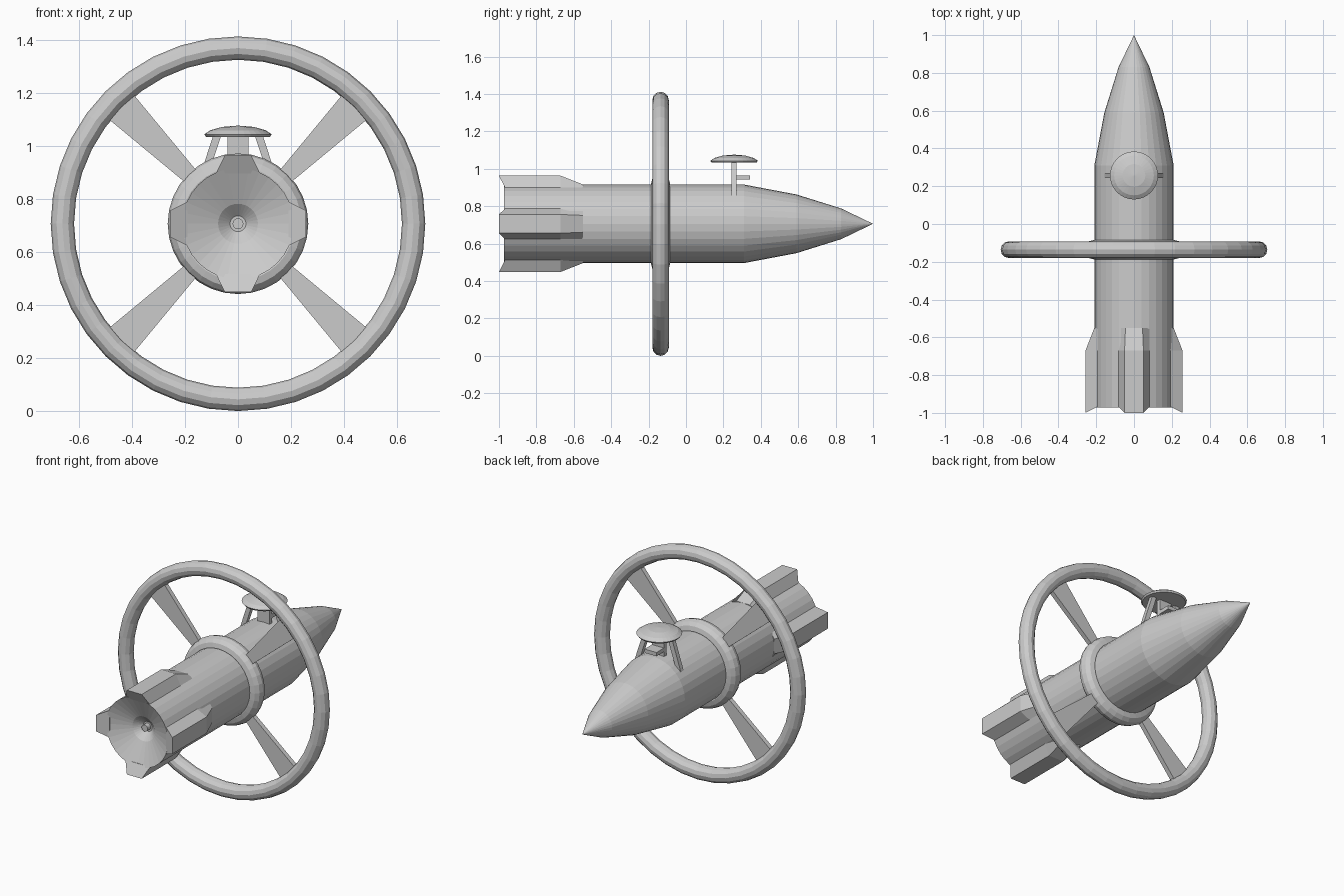
import bpy, bmesh
from math import sin, cos, pi
from mathutils import Matrix, Vector

if "Cube" in bpy.data.objects:
    bpy.data.objects.remove(bpy.data.objects["Cube"])

CZ = 0.706      # height of the long axis
RING_Y = -0.136


def make(name, verts, faces):
    me = bpy.data.meshes.new(name)
    me.from_pydata([tuple(v) for v in verts], [], faces)
    bm = bmesh.new()
    bm.from_mesh(me)
    bmesh.ops.remove_doubles(bm, verts=bm.verts, dist=1e-5)
    bmesh.ops.recalc_face_normals(bm, faces=bm.faces)
    bm.to_mesh(me)
    bm.free()
    ob = bpy.data.objects.new(name, me)
    bpy.context.collection.objects.link(ob)
    return ob


def lathe(name, profile, n, place, closed=False):
    """Spin (radius, along-axis) points; place maps (a, b, axis) to a position."""
    m = len(profile)
    verts = [place(r * cos(2 * pi * i / n), r * sin(2 * pi * i / n), h)
             for i in range(n) for r, h in profile]
    faces = []
    for i in range(n):
        j = (i + 1) % n
        for k in range(m if closed else m - 1):
            l = (k + 1) % m
            faces.append((i * m + k, j * m + k, j * m + l, i * m + l))
    return make(name, verts, faces)


def along_y(a, b, h):
    return (a, h, CZ + b)


def loft(name, rows, matrix=Matrix()):
    """Skin a list of equal-size sections and cap both ends."""
    m = len(rows[0])
    verts = [matrix @ Vector(p) for row in rows for p in row]
    faces = [(s * m + k, s * m + (k + 1) % m, (s + 1) * m + (k + 1) % m, (s + 1) * m + k)
             for s in range(len(rows) - 1) for k in range(m)]
    faces += [tuple(range(m)), tuple(range((len(rows) - 1) * m, len(rows) * m))]
    return make(name, verts, faces)


def about_axis(angle):
    return Matrix.Translation((0, 0, CZ)) @ Matrix.Rotation(angle, 4, 'Y')


def box(name, x, y, z):
    return loft(name, [[(x[0], y[0], h), (x[1], y[0], h), (x[1], y[1], h), (x[0], y[1], h)]
                       for h in z])


# hull: pointed nose, straight body, hollow tail with a small bell nozzle
lathe("hull", [(0, 1.0), (0.082, 0.83), (0.157, 0.59), (0.21, 0.31), (0.21, -0.972),
               (0.075, -0.91), (0.03, -0.87), (0.02, -0.87), (0.02, -0.90), (0, -0.90)],
      32, along_y)


# outer wheel and collar
def torus(name, major, minor, n, m):
    prof = [(major + minor * cos(2 * pi * k / m), RING_Y + minor * sin(2 * pi * k / m))
            for k in range(m)]
    lathe(name, prof, n, along_y, closed=True)


torus("outer_ring", 0.662, 0.044, 40, 12)
torus("collar_ring", 0.214, 0.051, 32, 12)

# four flared spokes and four tail fins
for i in range(4):
    t = 0.014
    loft(f"spoke_{i + 1}",
         [[(-w, RING_Y - t, r), (w, RING_Y - t, r), (w, RING_Y + t, r), (-w, RING_Y + t, r)]
          for r, w in ((0.2, 0.026), (0.645, 0.068))], about_axis(pi / 4 + i * pi / 2))
    loft(f"tail_fin_{i + 1}",
         [[(-0.083, yb, 0.19), (-wt, yt, r), (wt, yt, r), (0.083, yb, 0.19)]
          for yb, yt, wt, r in ((-0.966, -1.0, 0.05, 0.257),
                                (-0.67, -0.67, 0.05, 0.257),
                                (-0.55, -0.55, 0.045, 0.21))], about_axis(i * pi / 2))

# domed canopy on the back
lathe("canopy", [(0, 1.035), (0.12, 1.033), (0.127, 1.043), (0.105, 1.058),
                 (0.06, 1.071), (0, 1.076)], 32, lambda a, b, h: (a, 0.257 + b, h))

# slanted canopy legs, centre post and small seat
for s, side in ((-1, "left"), (1, "right")):
    loft(f"canopy_leg_{side}",
         [[(s * (x - 0.015), 0.244, z), (s * (x + 0.015), 0.244, z),
           (s * (x + 0.015), 0.271, z), (s * (x - 0.015), 0.271, z)]
          for x, z in ((0.14, 0.85), (0.078, 1.04))])
box("canopy_post", (-0.04, 0.04), (0.246, 0.27), (0.88, 1.04))
box("seat", (-0.04, 0.04), (0.26, 0.342), (0.942, 0.965))
